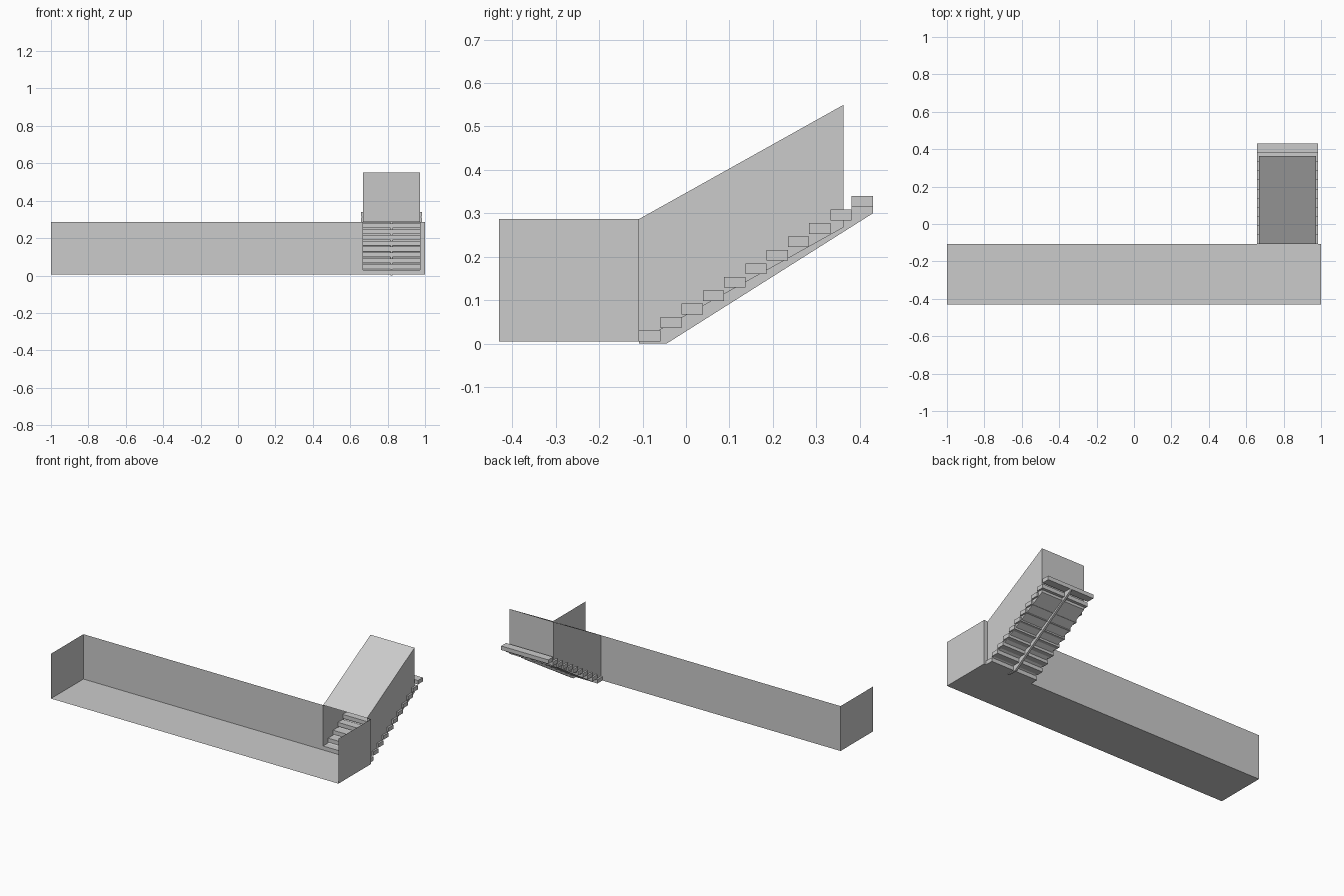
import bpy, bmesh

if "Cube" in bpy.data.objects:
    bpy.data.objects.remove(bpy.data.objects["Cube"])

Y0, Y1 = -0.43, -0.108        # hall depth
Z0, Z1 = 0.005, 0.287         # hall floor and wall top
XL, XR = 0.668, 0.974         # stairwell opening
YE, RISE = 0.363, 0.263       # stairwell end and climb
STEPS, RUN, UP = 11, 0.0489, 0.031


def mesh_object(name, faces):
    """Make one object from faces given as lists of points."""
    bm = bmesh.new()
    for f in faces:
        bm.faces.new([bm.verts.new(p) for p in f])
    bmesh.ops.remove_doubles(bm, verts=bm.verts, dist=1e-5)
    me = bpy.data.meshes.new(name)
    bm.to_mesh(me)
    bm.free()
    ob = bpy.data.objects.new(name, me)
    bpy.context.collection.objects.link(ob)
    return ob


def prism(name, profile, x0, x1):
    """Extrude a y-z profile along x."""
    a = [(x0, y, z) for y, z in profile]
    b = [(x1, y, z) for y, z in profile]
    n = len(profile)
    sides = [[a[i], a[(i + 1) % n], b[(i + 1) % n], b[i]] for i in range(n)]
    return mesh_object(name, [a[::-1], b] + sides)


def wall(x0, x1, y):
    return [(x0, y, Z0), (x1, y, Z0), (x1, y, Z1), (x0, y, Z1)]


def end_wall(x):
    return [(x, Y0, Z0), (x, Y1, Z0), (x, Y1, Z1), (x, Y0, Z1)]


# Hall, open at the front and top
mesh_object("hall_floor", [[(-1, Y0, Z0), (1, Y0, Z0), (1, Y1, Z0), (-1, Y1, Z0)]])
mesh_object("hall_back_wall", [wall(-1, XL, Y1), wall(XR, 1, Y1)])
mesh_object("hall_end_walls", [end_wall(-1), end_wall(1)])

# Sloping stairwell: thin shell open towards the hall
ring = [(XL, Z0), (XR, Z0), (XR, Z1), (XL, Z1)]
near = [(x, Y1, z) for x, z in ring]
far = [(x, YE, z + RISE) for x, z in ring]
mesh_object("stairwell", [far[::-1]] + [
    [near[i], near[(i + 1) % 4], far[(i + 1) % 4], far[i]] for i in range(4)])

# Treads, slightly wider than the stairwell
for i in range(STEPS):
    y, z = Y1 + i * RUN, Z0 + i * UP
    prism(f"tread_{i + 1}", [(y, z), (y + RUN, z), (y + RUN, z + 0.025), (y, z + 0.025)],
          0.657, 0.985)

# Central saw-tooth stringer under the treads
profile = [(Y1, 0), (-0.045, 0), (0.43, 0.30)]
for i in reversed(range(STEPS)):
    y, z = Y1 + i * RUN, Z0 + i * UP
    profile += [(y + RUN, z), (y, z)]
prism("stair_stringer", profile, 0.815, 0.827)
